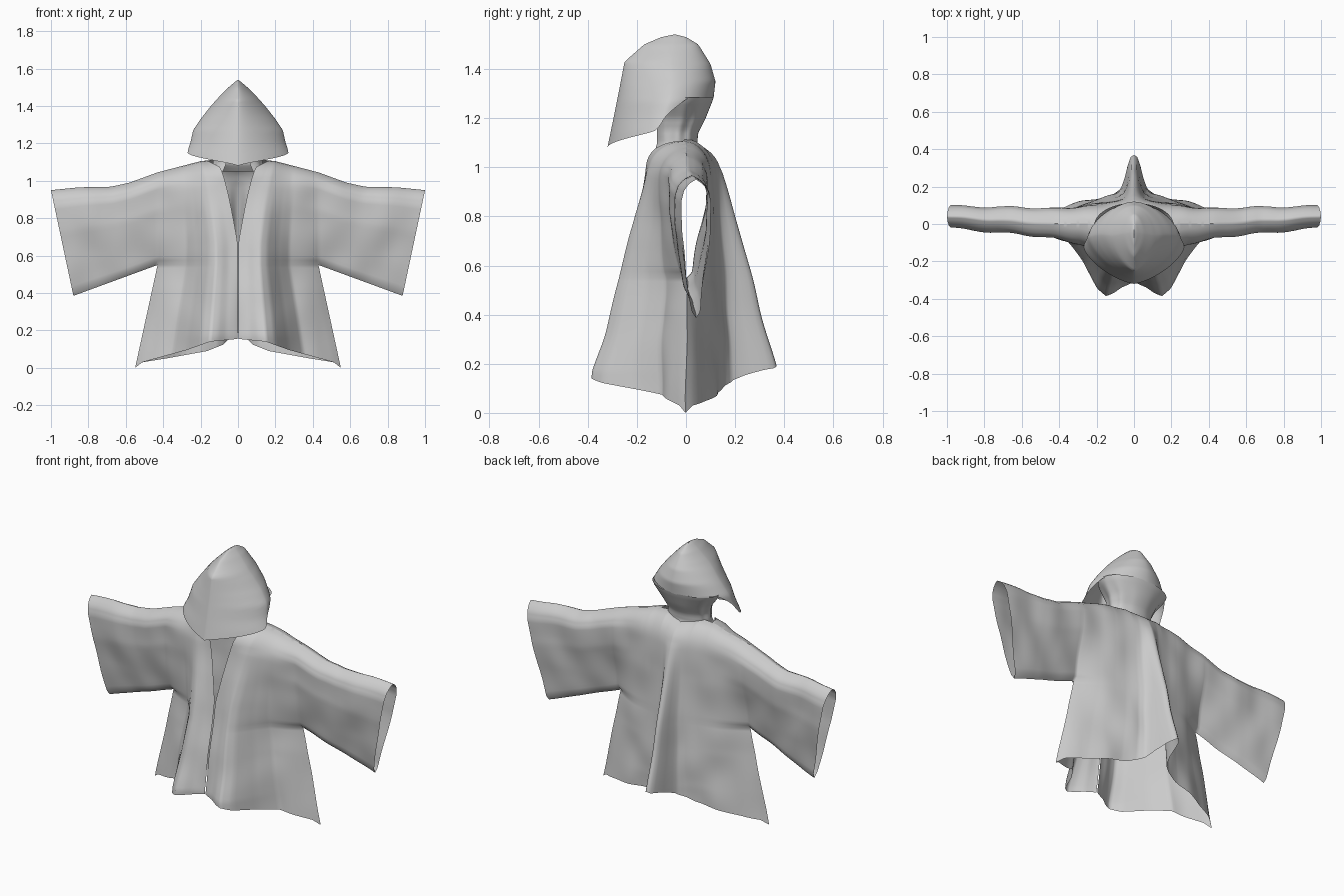
import bpy, bmesh, math
from mathutils import Vector, noise

if "Cube" in bpy.data.objects:
    bpy.data.objects.remove(bpy.data.objects["Cube"])


def key(keys, t):
    """Piecewise linear profile lookup."""
    if t <= keys[0][0]:
        return keys[0][1]
    for (a, p), (b, q) in zip(keys, keys[1:]):
        if t <= b:
            return p + (q - p) * (t - a) / (b - a)
    return keys[-1][1]


def lerp(a, b, t):
    return a + (b - a) * t


def cloth(name, patches, wrinkle=0.0):
    """Weld parametric patches (function, columns, rows) and mirror across x."""
    bm = bmesh.new()
    for fn, nu, nv in patches:
        g = [[bm.verts.new(fn(i / nu, j / nv)) for j in range(nv + 1)] for i in range(nu + 1)]
        for i in range(nu):
            for j in range(nv):
                bm.faces.new((g[i][j], g[i + 1][j], g[i + 1][j + 1], g[i][j + 1]))
    for v in bm.verts:
        v.co.y += wrinkle * noise.noise(Vector((v.co.x * 7, 0.3, v.co.z * 5)))
    bmesh.ops.remove_doubles(bm, verts=bm.verts, dist=0.0008)
    bmesh.ops.recalc_face_normals(bm, faces=bm.faces)
    me = bpy.data.meshes.new(name)
    bm.to_mesh(me)
    bm.free()
    ob = bpy.data.objects.new(name, me)
    bpy.context.collection.objects.link(ob)
    mod = ob.modifiers.new("mirror", 'MIRROR')
    mod.merge_threshold = 0.0008
    bpy.ops.object.select_all(action='DESELECT')
    ob.select_set(True)
    bpy.context.view_layer.objects.active = ob
    bpy.ops.object.shade_smooth_by_angle(angle=math.radians(65))
    return ob


# Coat: shoulder line, sleeve thickness and depth profiles
SHOULDER = [(0, 1.09), (.1, 1.115), (.2, 1.105), (.43, 1.045), (.58, .99), (.68, .968), (.85, .965), (1, .95)]
SLEEVE = [(0, 0), (.03, .45), (.08, .8), (.16, 1), (.4, .95), (.7, .6), (.95, .3), (1, 0)]
FRONT_TOP = [(0, .165), (.3, .15), (.6, .11), (1, .08)]
FRONT_HEM = [(0, .31), (.12, .335), (.2, .365), (.27, .38), (.36, .34), (.5, .21), (.64, .11), (1, .08)]
BACK_TOP = [(0, .14), (.15, .12), (.5, .10), (1, .08)]
BACK_HEM = [(0, .375), (.03, .365), (.06, .32), (.09, .25), (.13, .19), (.2, .165), (.36, .14), (.72, .1), (1, .08)]
BACK_EDGE = [(0, .19), (.06, .175), (.14, .125), (.3, .09), (.7, .05), (.93, .03), (1, 0)]
FRONT_EDGE = [(0, .155), (.27, .14), (.5, .095), (.93, .03), (1, 0)]
ARMPIT_X, ARMPIT_Z, SPLIT = .43, .55, .5


def body(u, v, front):
    near = max(0, 1 - u / .2)
    x_top = lerp(.1 if front else 0, ARMPIT_X, u)
    z_top = key(SHOULDER, x_top) - (.04 * near if front else 0)
    if v <= SPLIT:
        w = (v / SPLIT) ** 1.4
        z = lerp(z_top, ARMPIT_Z, w)
        x = lerp(x_top, ARMPIT_X * u, min(1, 1.25 * w) ** .7)
        s = min(1, (w + (.08 if front else .02) * near) / .24)
        puff = lerp(math.sqrt(max(0, 1 - (1 - s) ** 2)), key(SLEEVE, w), u ** 4)
    else:
        t = (v - SPLIT) / (1 - SPLIT)
        z = lerp(ARMPIT_Z, key(FRONT_EDGE if front else BACK_EDGE, u), t)
        x = lerp(ARMPIT_X, .55, t) * u
        puff = 1 - u ** lerp(4, 5, t)
    q = min(1, max(0, (1 - z) / .83))
    if front:
        y = -lerp(key(FRONT_TOP, u), key(FRONT_HEM, u), q) * puff
        x = max(x, .003)
    else:
        y = lerp(key(BACK_TOP, u), key(BACK_HEM, u), q) * puff
    return x, y, z


def sleeve(u, v, side):
    w = v ** 1.4
    xt = lerp(ARMPIT_X, 1, u)
    top = Vector((xt, 0, key(SHOULDER, xt)))
    low = Vector((lerp(ARMPIT_X, .88, u), 0, lerp(ARMPIT_Z, .385, u)))
    p = top.lerp(low, w)
    p.y = .04 * u + side * lerp(.08, .06, u) * key(SLEEVE, w)
    return p


cloth("coat_with_sleeves", [
    (lambda u, v: body(u, v, True), 44, 60),
    (lambda u, v: body(u, v, False), 64, 60),
    (lambda u, v: sleeve(u, v, -1), 30, 30),
    (lambda u, v: sleeve(u, v, 1), 30, 30)], wrinkle=.012)

# Hood: pointed dome with a long drooping front flap
H_WIDE = [(1.08, .29), (1.14, .28), (1.2, .255), (1.27, .24), (1.33, .2), (1.4, .145), (1.45, .1),
          (1.5, .05), (1.53, .015), (1.54, 0)]
H_FRONT = [(1.08, -.32), (1.2, -.295), (1.3, -.275), (1.43, -.25), (1.5, -.17), (1.53, -.1), (1.54, -.05)]
H_BACK = [(1.08, .04), (1.2, .08), (1.28, .112), (1.35, .12), (1.42, .1), (1.5, .05), (1.53, 0), (1.54, -.04)]
H_RIM = [(0, 1.28), (45, 1.285), (65, 1.28), (85, 1.22), (100, 1.15), (110, 1.14), (180, 1.08)]


def hood(u, v):
    a = math.pi * u
    z = lerp(1.54, key(H_RIM, 180 * u), v ** 1.5)
    f, b, w = key(H_FRONT, z), key(H_BACK, z), key(H_WIDE, z)
    mid = lerp(f, b, .55)
    s, c = max(0, math.sin(a)), math.cos(a)
    if u > .5:
        return w * s ** 1.35, mid - (mid - f) * abs(c) ** 1.35, z
    return w * s ** 1.1, mid + (b - mid) * max(0, c) ** 1.1, z


cloth("hood", [(hood, 48, 36)])

# Neck: gathered cloth joining hood to collar, open at the front
N_WIDE = [(1.04, .17), (1.09, .13), (1.15, .13), (1.2, .15), (1.27, .205), (1.3, .22)]
N_BACK = [(1.04, .085), (1.09, .045), (1.14, .05), (1.2, .08), (1.28, .112), (1.3, .113)]
N_FRONT = [(1.04, -.15), (1.1, -.13), (1.2, -.135), (1.3, -.16)]


def neck(u, v):
    a = math.radians(150) * u
    z = lerp(1.285, 1.05, v)
    f, b = key(N_FRONT, z), key(N_BACK, z)
    mid = lerp(f, b, .55)
    c = math.cos(a)
    fold = 1 + .04 * math.sin(9 * a) * math.sin(math.pi * v)
    return key(N_WIDE, z) * math.sin(a) * fold, mid + ((b - mid) if c > 0 else (mid - f)) * c, z


cloth("neck_collar", [(neck, 32, 16)])
